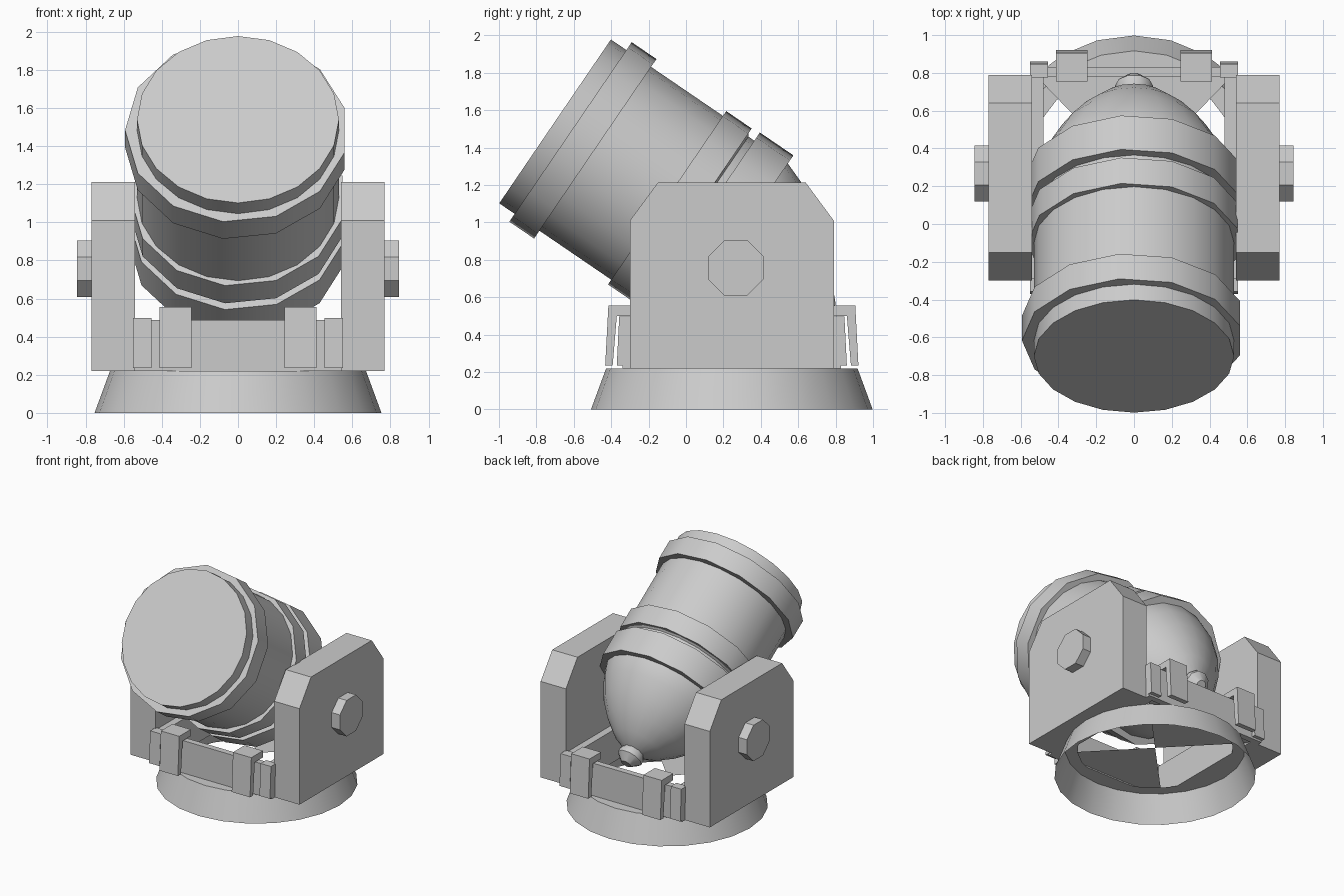
import bpy, bmesh, math
from mathutils import Matrix, Vector

cube = bpy.data.objects.get("Cube")
if cube:
    bpy.data.objects.remove(cube)

# One plain grey for everything
grey = bpy.data.materials.new("plain grey")
grey.use_nodes = True
COLOUR = (0.6, 0.6, 0.6, 1)
grey.diffuse_color = COLOUR
grey.node_tree.nodes["Principled BSDF"].inputs["Base Color"].default_value = COLOUR

MID_Y = 0.245   # centre of the carriage along y
TILT = math.atan2(0.60, 0.88)
# Barrel frame: local z runs from the muzzle back to the breech
back = Vector((0, math.cos(TILT), -math.sin(TILT)))
up = Vector((0, math.sin(TILT), math.cos(TILT)))
BARREL = Matrix.Translation((0, -0.70, 1.54)) @ Matrix(
    (Vector((1, 0, 0)), up, back)).transposed().to_4x4()


def finish(name, bm, smooth=False):
    bmesh.ops.remove_doubles(bm, verts=bm.verts, dist=0.0005)
    bmesh.ops.recalc_face_normals(bm, faces=bm.faces)
    mesh = bpy.data.meshes.new(name)
    bm.to_mesh(mesh)
    bm.free()
    mesh.materials.append(grey)
    obj = bpy.data.objects.new(name, mesh)
    bpy.context.collection.objects.link(obj)
    if smooth:
        bpy.ops.object.select_all(action='DESELECT')
        obj.select_set(True)
        bpy.context.view_layer.objects.active = obj
        bpy.ops.object.shade_smooth_by_angle(angle=math.radians(40))
    return obj


def lathe(bm, profile, sides, phase=0.0, matrix=Matrix()):
    """Turn (radius, height) points around local z; return the first ring."""
    rings = []
    for r, h in profile:
        rings.append([bm.verts.new(matrix @ Vector((
            r * math.cos(phase + math.tau * i / sides),
            r * math.sin(phase + math.tau * i / sides), h))) for i in range(sides)])
    for a, b in zip(rings, rings[1:]):
        for i in range(sides):
            j = (i + 1) % sides
            bm.faces.new((a[i], a[j], b[j], b[i]))
    return rings[0]


def prism(name, outline, x0, x1):
    """Extrude a (y, z) outline from x0 to x1."""
    bm = bmesh.new()
    face = bm.faces.new([bm.verts.new((x0, y, z)) for y, z in outline])
    out = bmesh.ops.extrude_face_region(bm, geom=[face])["geom"]
    bmesh.ops.translate(bm, vec=(x1 - x0, 0, 0),
                        verts=[v for v in out if isinstance(v, bmesh.types.BMVert)])
    return finish(name, bm)


def box(name, x0, x1, y0, y1, z0, z1):
    return prism(name, [(y0, z0), (y1, z0), (y1, z1), (y0, z1)], x0, x1)


def loop_edges(bm, ring):
    return [bm.edges.get((ring[i - 1], ring[i])) for i in range(len(ring))]


# Barrel: round outside with a domed breech, ten-sided bore inside
bm = bmesh.new()
outer = lathe(bm, [(0.53, 0), (0.53, 0.89), (0.515, 0.9), (0.515, 1.155), (0.473, 1.27),
                   (0.40, 1.40), (0.31, 1.51), (0.20, 1.61), (0.08, 1.68), (0, 1.70)],
              20, 0, BARREL)
bore = lathe(bm, [(0.33, 0), (0.33, 0.75), (0.28, 0.90), (0.17, 1.0), (0, 1.04)],
             10, math.radians(98), BARREL)
bmesh.ops.bridge_loops(bm, edges=loop_edges(bm, outer) + loop_edges(bm, bore))
finish("barrel", bm, True)

# Raised bands around the barrel
for name, start, end, radius, shift in (("muzzle_band", 0.10, 0.26, 0.585, -0.008),
                                        ("middle_band", 0.725, 0.89, 0.565, 0),
                                        ("breech_band", 0.938, 1.155, 0.572, 0)):
    bm = bmesh.new()
    lathe(bm, [(0.48, start), (radius, start), (radius, end), (0.48, end)],
          13, math.pi, Matrix.Translation((shift, 0, 0)) @ BARREL)
    finish(name, bm, True)

# Knob on the breech
bm = bmesh.new()
lathe(bm, [(0.07, 1.64), (0.10, 1.70), (0.10, 1.735), (0.04, 1.79), (0, 1.79)],
      10, 0, BARREL)
finish("breech_knob", bm, True)

# Hollow flared base
bm = bmesh.new()
lathe(bm, [(0.753, 0), (0.672, 0.22), (0.58, 0.22)], 24, math.pi / 2,
      Matrix.Translation((0, MID_Y, 0)))
finish("base_ring", bm, True)

# Cheeks and trunnion ends on both sides
cheek = [(-0.30, 0.22), (0.79, 0.22), (0.79, 1.01), (0.64, 1.213), (-0.15, 1.213), (-0.30, 1.01)]
octagon = [(0.267 + 0.16 * math.cos(math.pi * (i + 0.5) / 4),
            0.757 + 0.16 * math.sin(math.pi * (i + 0.5) / 4)) for i in range(8)]
for side, sx in (("left", 1), ("right", -1)):
    prism(side + "_cheek", cheek, sx * 0.54, sx * 0.77)
    prism(side + "_trunnion", octagon, sx * 0.76, sx * 0.845)
    box(side + "_frame_rail", sx * 0.48, sx * 0.545, MID_Y - 0.58, MID_Y + 0.58, 0.22, 0.485)

# End walls with hooked straps and corner strips, front and back
strap = [(0.51, 0.555), (0.66, 0.555), (0.677, 0.235), (0.637, 0.235), (0.615, 0.50), (0.51, 0.50)]
strip = [(0.53, 0.497), (0.602, 0.497), (0.615, 0.236), (0.57, 0.236)]
for end, sy in (("front", -1), ("back", 1)):
    box(end + "_wall", -0.545, 0.545, MID_Y + sy * 0.535, MID_Y + sy * 0.585, 0.22, 0.487)
    for side, sx in (("left", 1), ("right", -1)):
        for part, outline, x0, x1 in (("strap", strap, 0.245, 0.412),
                                      ("corner_strip", strip, 0.455, 0.55)):
            prism(f"{end}_{side}_{part}", [(MID_Y + sy * u, z) for u, z in outline],
                  sx * x0, sx * x1)

# Floor: two triangles meeting at the middle
bm = bmesh.new()
for sy in (-1, 1):
    bm.faces.new([bm.verts.new(p) for p in ((0, MID_Y, 0.23), (0.54, MID_Y + sy * 0.56, 0.23),
                                            (-0.54, MID_Y + sy * 0.56, 0.23))])
finish("floor", bm)
